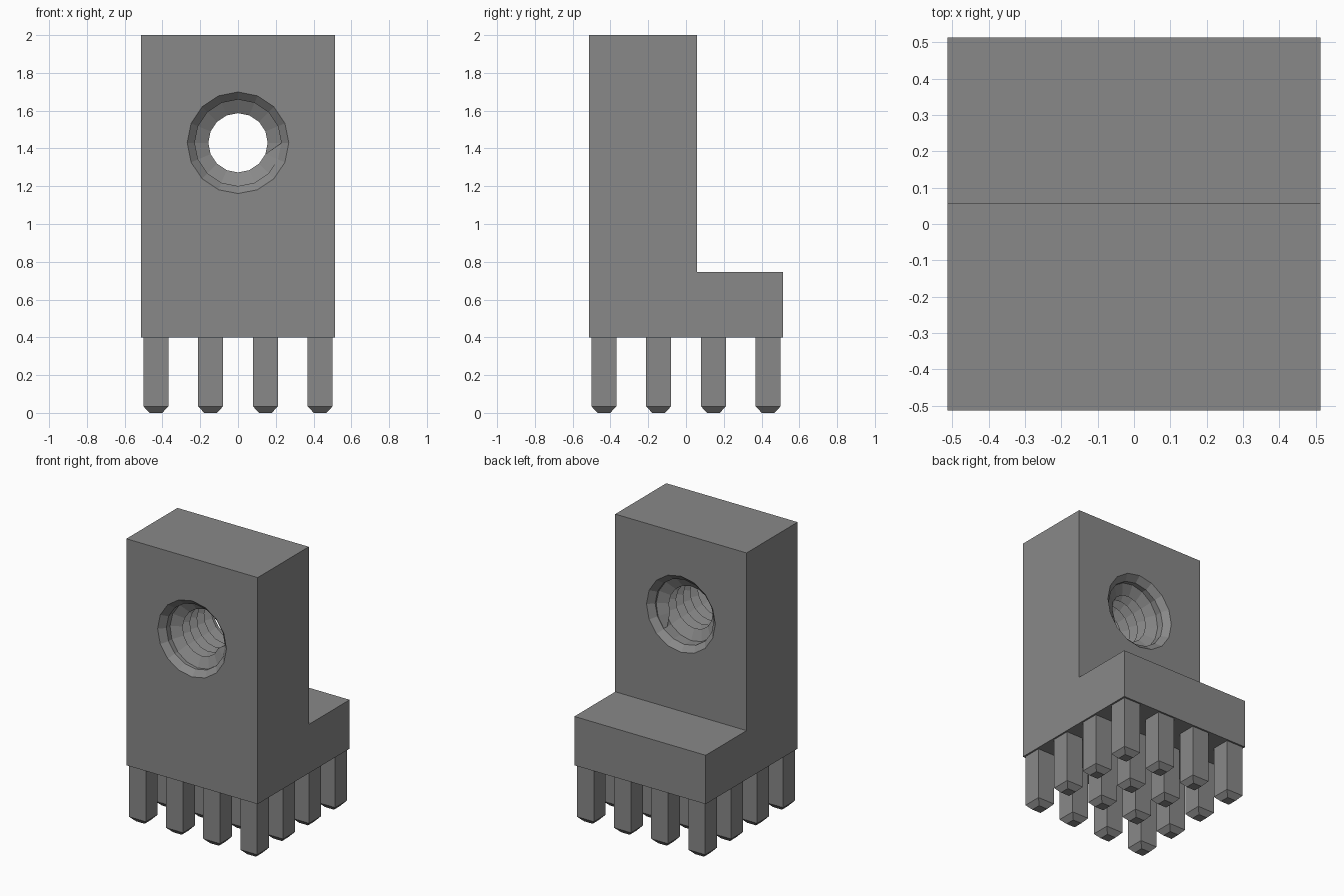
import bpy, bmesh, math

cube = bpy.data.objects.get("Cube")
if cube:
    bpy.data.objects.remove(cube)

HALF = 0.513            # half width and depth of the block
BACK = 0.057            # rear face of the upright
BODY_Z, STEP_Z, TOP_Z = 0.40, 0.745, 2.0
HOLE_Z, MAJOR, MINOR = 1.43, 0.229, 0.157
CHAMFER, PITCH, SIDES = 0.04, 0.08, 16

metal = bpy.data.materials.new("grey metal")
metal.use_nodes = True
grey = (0.25, 0.25, 0.25, 1)
metal.diffuse_color = grey
metal.node_tree.nodes["Principled BSDF"].inputs["Base Color"].default_value = grey


def finish(name, bm):
    """Turn a bmesh into a named object."""
    bmesh.ops.recalc_face_normals(bm, faces=bm.faces)
    mesh = bpy.data.meshes.new(name)
    bm.to_mesh(mesh)
    bm.free()
    mesh.materials.append(metal)
    obj = bpy.data.objects.new(name, mesh)
    bpy.context.collection.objects.link(obj)
    return obj


def loft(rings):
    """Join equal rings of points into a capped solid."""
    bm = bmesh.new()
    rows = [[bm.verts.new(p) for p in ring] for ring in rings]
    n = len(rows[0])
    for a, b in zip(rows, rows[1:]):
        for i in range(n):
            j = (i + 1) % n
            bm.faces.new((a[i], a[j], b[j], b[i]))
    bm.faces.new(rows[0])
    bm.faces.new(rows[-1])
    return bm


def around(r, y, angle):
    return (r * math.cos(angle), y, HOLE_Z + r * math.sin(angle))


# L-shaped block
profile = [(-HALF, BODY_Z), (HALF, BODY_Z), (HALF, STEP_Z),
           (BACK, STEP_Z), (BACK, TOP_Z), (-HALF, TOP_Z)]
block = finish("block", loft([[(x, y, z) for y, z in profile] for x in (-HALF, HALF)]))

# Bore with a countersink at each end
over = 0.02
wide = MAJOR + CHAMFER + over
stations = [(wide, -HALF - over), (MAJOR, -HALF + CHAMFER),
            (MAJOR, BACK - CHAMFER), (wide, BACK + over)]
cutter = finish("bore_cutter", loft(
    [[around(r, y, math.tau * i / SIDES) for i in range(SIDES)] for r, y in stations]))
cutter.hide_render = True
cut = block.modifiers.new("bore", 'BOOLEAN')
cut.operation, cut.solver, cut.object = 'DIFFERENCE', 'EXACT', cutter
bpy.context.view_layer.objects.active = block
bpy.ops.object.modifier_apply(modifier=cut.name)
bpy.data.objects.remove(cutter)

# Helical thread ridge, fading out at both ends
start = -HALF + CHAMFER
length = BACK - CHAMFER - start - PITCH
steps = int(length / PITCH * SIDES)
root = MAJOR + 0.003
rings = []
for k in range(steps + 1):
    angle = -math.tau * k / SIDES
    y = start + PITCH * k / SIDES
    crest = MAJOR if k in (0, steps) else MINOR
    rings.append([around(root, y, angle), around(crest, y + PITCH / 2, angle),
                  around(root, y + PITCH, angle)])
finish("thread", loft(rings))

# Grid of square pins with tapered tips
PIN, TIP, TIP_Z, SPACING = 0.066, 0.034, 0.035, 0.29
corners = [(-1, -1), (1, -1), (1, 1), (-1, 1)]
for row in range(4):
    for col in range(4):
        cx, cy = (col - 1.5) * SPACING, (row - 1.5) * SPACING
        finish(f"pin_{row + 1}_{col + 1}", loft(
            [[(cx + sx * w, cy + sy * w, z) for sx, sy in corners]
             for w, z in ((TIP, 0), (PIN, TIP_Z), (PIN, BODY_Z))]))
